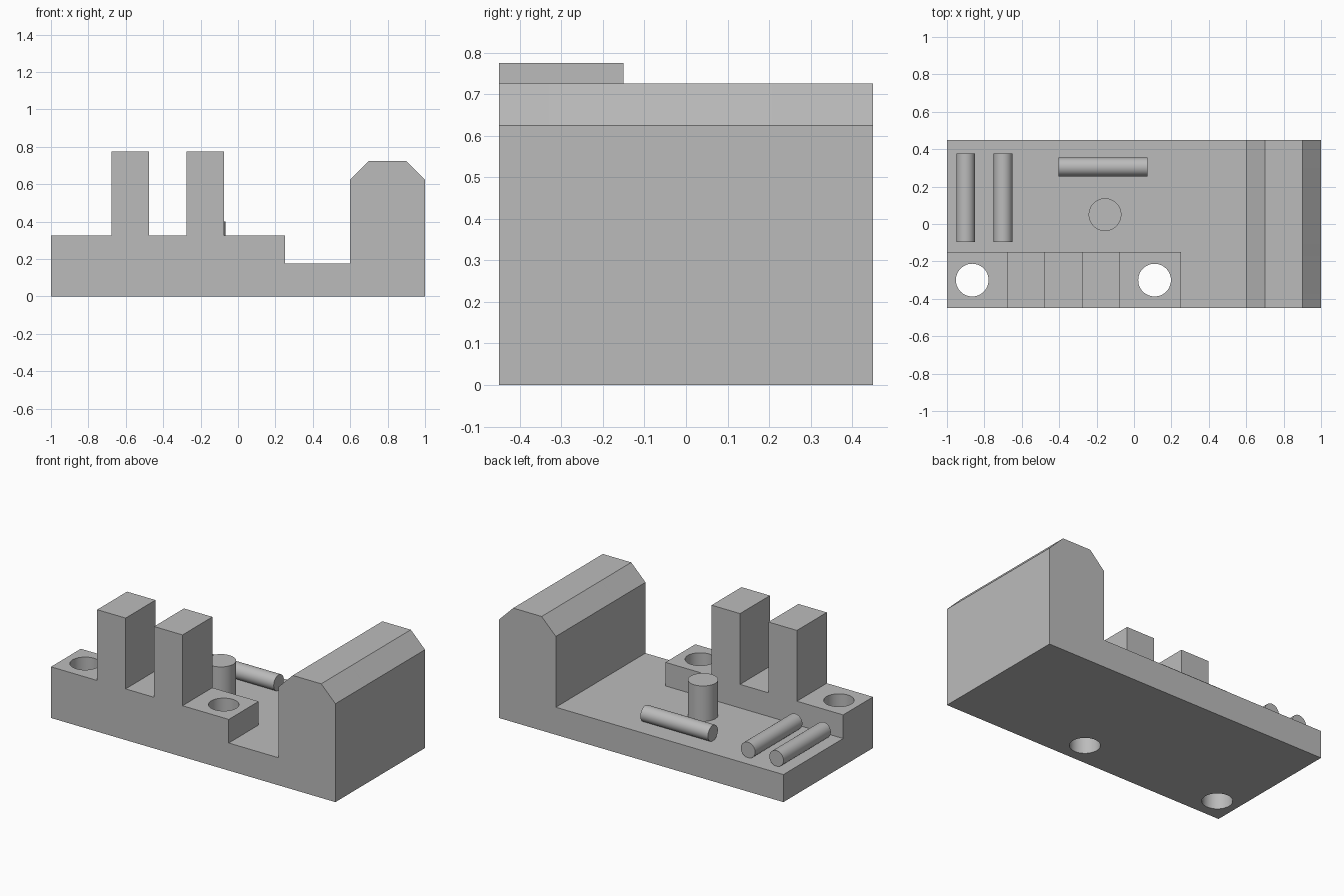
import bpy, bmesh, math
from mathutils import Matrix

cube = bpy.data.objects.get("Cube")
if cube:
    bpy.data.objects.remove(cube, do_unlink=True)

grey = bpy.data.materials.new("plain_grey")
grey.use_nodes = True
colour = (0.5, 0.5, 0.5, 1)
grey.diffuse_color = colour
grey.node_tree.nodes["Principled BSDF"].inputs["Base Color"].default_value = colour

FRONT, BACK, LEDGE = -0.45, 0.45, -0.15
FLOOR, STEP, TOWER = 0.175, 0.325, 0.775


def finish(name, bm):
    bmesh.ops.recalc_face_normals(bm, faces=bm.faces)
    mesh = bpy.data.meshes.new(name)
    bm.to_mesh(mesh)
    bm.free()
    mesh.materials.append(grey)
    obj = bpy.data.objects.new(name, mesh)
    bpy.context.collection.objects.link(obj)
    return obj


def extrude_profile(name, points, y0, y1):
    """Outline in x and z, pulled from y0 to y1."""
    bm = bmesh.new()
    face = bm.faces.new([bm.verts.new((x, y0, z)) for x, z in points])
    new = bmesh.ops.extrude_face_region(bm, geom=[face])["geom"]
    verts = [v for v in new if isinstance(v, bmesh.types.BMVert)]
    bmesh.ops.translate(bm, verts=verts, vec=(0, y1 - y0, 0))
    return finish(name, bm)


def cylinder(name, centre, radius, length, axis="Z"):
    turn = {"X": Matrix.Rotation(math.pi / 2, 4, "Y"),
            "Y": Matrix.Rotation(math.pi / 2, 4, "X"),
            "Z": Matrix.Identity(4)}[axis]
    bm = bmesh.new()
    bmesh.ops.create_cone(bm, cap_ends=True, segments=48, radius1=radius,
                          radius2=radius, depth=length,
                          matrix=Matrix.Translation(centre) @ turn)
    return finish(name, bm)


def smooth(obj):
    bpy.ops.object.select_all(action="DESELECT")
    obj.select_set(True)
    bpy.context.view_layer.objects.active = obj
    bpy.ops.object.shade_smooth_by_angle(angle=math.radians(30))


# Base: front strip with ledge, towers and chamfered end wall
wall = [(0.6, 0.625), (0.7, 0.725), (0.9, 0.725), (1, 0.625)]
outline = [(-1, 0), (-1, STEP)]
for x in (-0.675, -0.275):
    outline += [(x, STEP), (x, TOWER), (x + 0.2, TOWER), (x + 0.2, STEP)]
outline += [(0.25, STEP), (0.25, FLOOR), (0.6, FLOOR)] + wall + [(1, 0)]
base = extrude_profile("base", outline, FRONT, LEDGE)

# Rear strip: open floor and the same end wall, welded to the front strip
rear = extrude_profile("rear_floor",
                       [(-1, 0), (-1, FLOOR), (0.6, FLOOR)] + wall + [(1, 0)],
                       LEDGE, BACK)


def boolean(target, tool, operation):
    mod = target.modifiers.new(operation.lower(), "BOOLEAN")
    mod.operation, mod.solver, mod.object = operation, "EXACT", tool
    bpy.context.view_layer.objects.active = target
    bpy.ops.object.modifier_apply(modifier=mod.name)
    bpy.data.objects.remove(tool, do_unlink=True)


boolean(base, rear, "UNION")

# Bolt holes through the ledge
for x in (-0.865, 0.11):
    boolean(base, cylinder("hole_cutter", (x, -0.3, 0.2), 0.0875, 1), "DIFFERENCE")
smooth(base)

# Upright post and three lying pins
PIN = 0.05
pin_z = FLOOR + PIN - 0.002
smooth(cylinder("post", (-0.155, 0.05, 0.25), 0.0875, 0.3))
smooth(cylinder("cross_pin", (-0.165, 0.305, pin_z), PIN, 0.475, "X"))
for name, x in (("outer_pin", -0.9), ("inner_pin", -0.7)):
    smooth(cylinder(name, (x, 0.14, pin_z), PIN, 0.475, "Y"))
